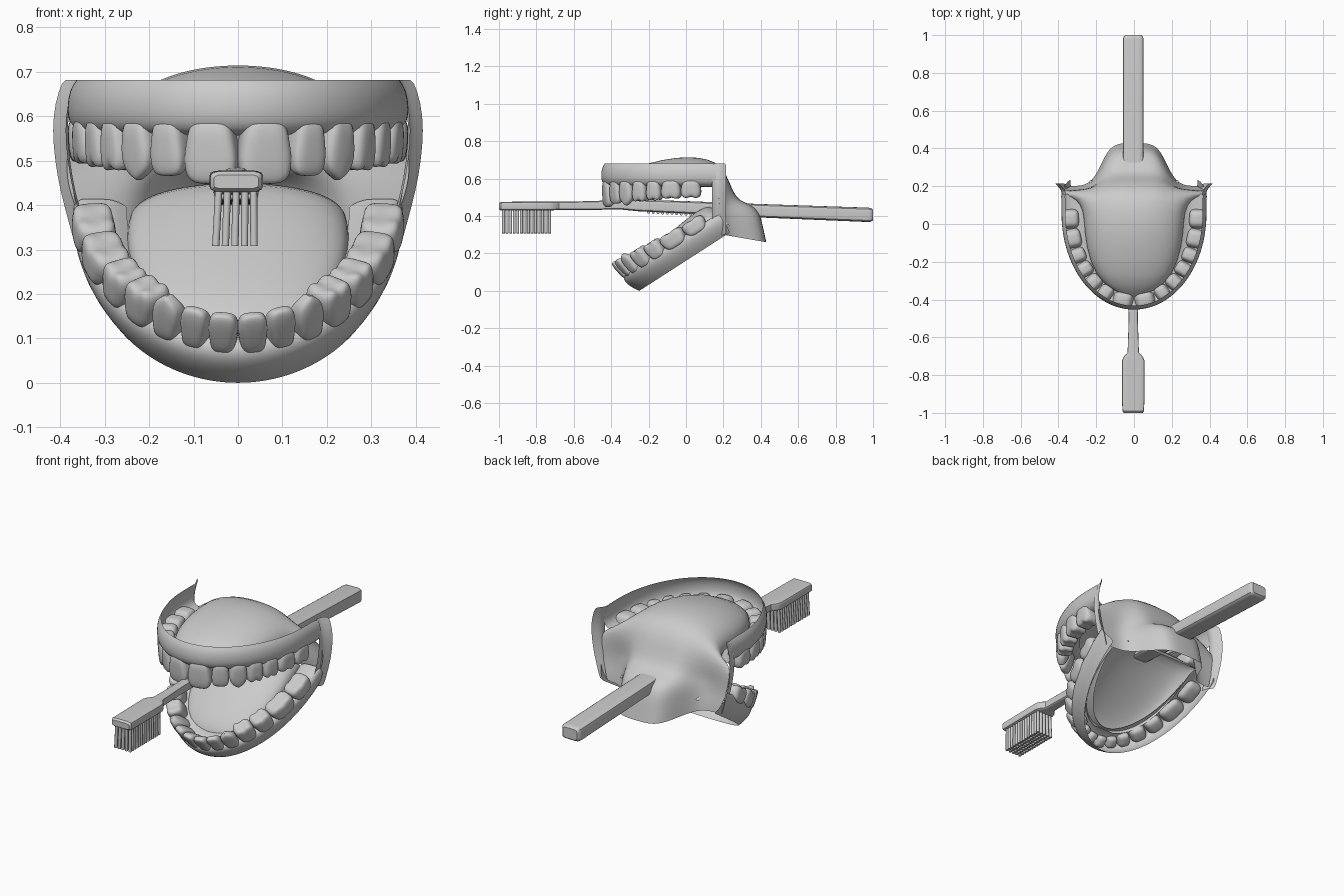
import bpy, bmesh
from math import sin, cos, pi, radians, hypot, exp
from mathutils import Vector, Matrix

if "Cube" in bpy.data.objects:
    bpy.data.objects.remove(bpy.data.objects["Cube"])


def finish(name, bm, subsurf=0, angle=50):
    bmesh.ops.recalc_face_normals(bm, faces=bm.faces)
    me = bpy.data.meshes.new(name)
    bm.to_mesh(me)
    bm.free()
    ob = bpy.data.objects.new(name, me)
    bpy.context.collection.objects.link(ob)
    bpy.ops.object.select_all(action='DESELECT')
    ob.select_set(True)
    bpy.context.view_layer.objects.active = ob
    bpy.ops.object.shade_smooth_by_angle(angle=radians(angle))
    if subsurf:
        m = ob.modifiers.new("smooth", 'SUBSURF')
        m.levels = m.render_levels = subsurf
    return ob


def loft(name, rows, closed=False, subsurf=0, angle=50):
    bm = bmesh.new()
    vs = [[bm.verts.new(p) for p in r] for r in rows]
    n = len(rows[0])
    for a, b in zip(vs, vs[1:]):
        for i in range(n if closed else n - 1):
            j = (i + 1) % n
            bm.faces.new((a[i], a[j], b[j], b[i]))
    if closed:
        bm.faces.new(vs[0])
        bm.faces.new(vs[-1])
    return finish(name, bm, subsurf, angle)


# jaw frames: the upper jaw is level, the lower jaw hangs open
TILT = radians(32.8)


def upper(x, y, h):
    return Vector((x, y, h))


def lower(x, s, h):
    return Vector((x, -0.25 + s * cos(TILT) - h * sin(TILT), s * sin(TILT) + h * cos(TILT)))


def half_arch(a, b, c, ext, n=60):
    """Half of a dental arch, from the front midline to the back: (x, y, nx, ny)."""
    out = []
    for i in range(n + 1):
        t = i / n * pi / 2
        nx, ny = sin(t) / a, -cos(t) / b
        k = hypot(nx, ny)
        out.append((a * sin(t), c - b * cos(t), nx / k, ny / k))
    for i in range(1, 5):
        out.append((a, c + ext * i / 4, 1, 0))
    return out


def gum(name, arch, frame, section):
    half = arch[::2]
    full = [(-x, y, -nx, ny) for x, y, nx, ny in half[:0:-1]] + half
    loft(name, [[frame(x - nx * d, y - ny * d, h) for d, h in section]
                for x, y, nx, ny in full], subsurf=1, angle=180)


def add_tooth(bm, kind, place):
    """One crown: place(u across, v outward, w 0 neck .. 1 tip)."""
    t = bmesh.new()
    bmesh.ops.create_cube(t, size=2)
    bmesh.ops.subdivide_edges(t, edges=t.edges, cuts=9, use_grid_fill=True)
    new = {}
    for v in t.verts:
        p = v.co
        k = sum(abs(c) ** 3.6 for c in p) ** (1 / 3.6)
        x, y, z = p / k
        w = (z + 1) / 2
        x *= 0.84 + 0.2 * min(1, w * 1.7)
        if kind == 'molar':
            if z > 0.4:
                w += 0.09 * (x * x + y * y - 1) - 0.04 * cos(pi * 2 * x) * abs(y)
            y *= 1 - 0.12 * w
        else:
            f = 1 - 0.55 * max(w, 0) ** 1.5
            y = y * f + (1 - f) * 0.65
            if kind == 'canine':
                w -= 0.16 * abs(x) * w
        new[v] = bm.verts.new(place(x, y, w))
    for f in t.faces:
        bm.faces.new([new[v] for v in f.verts])
    t.free()


def teeth(name, arch, frame, d, base, lean, specs):
    line = [(x - nx * d, y - ny * d, nx, ny) for x, y, nx, ny in arch]
    bm = bmesh.new()
    start = 0
    for width, depth, tip, kind in specs:
        goal, run = start + width / 2, 0
        for p, q in zip(line, line[1:]):
            step = hypot(q[0] - p[0], q[1] - p[1])
            if run + step >= goal:
                break
            run += step
        k = (goal - run) / step
        x, y, nx, ny = (a + (b - a) * k for a, b in zip(p, q))
        start += width
        for side in (1, -1):
            def place(u, v, w):
                out = v * depth / 2
                return frame(side * (x - ny * u * width / 2 + nx * out),
                             y + nx * u * width / 2 + ny * out + min(ny, 0) * lean * w,
                             base + (tip - base) * w)
            add_tooth(bm, kind, place)
    finish(name, bm, 0, 60)


# upper gum and teeth
up = half_arch(0.385, 0.505, 0.05, 0.11)
gum("upper_gum", up, upper, [(0.022, 0.682), (0.006, 0.66), (0.0, 0.62), (0.004, 0.585),
                             (0.022, 0.562), (0.05, 0.557), (0.09, 0.555), (0.125, 0.575)])
teeth("upper_teeth", up, upper, 0.047, 0.60, 0, [
    (0.116, 0.09, 0.448, 'incisor'), (0.083, 0.085, 0.466, 'incisor'),
    (0.085, 0.09, 0.456, 'canine'), (0.082, 0.09, 0.472, 'molar'),
    (0.082, 0.09, 0.48, 'molar'), (0.105, 0.095, 0.488, 'molar'), (0.105, 0.095, 0.492, 'molar')])

# lower gum and teeth
low = half_arch(0.375, 0.59, 0.55, 0.03)
gum("lower_gum", low, lower, [(0.04, 0.0), (0.02, 0.03), (0.004, 0.07), (0.003, 0.1),
                              (0.02, 0.122), (0.05, 0.117), (0.09, 0.12), (0.125, 0.1)])
teeth("lower_teeth", low, lower, 0.044, 0.085, 0.026, [
    (0.063, 0.075, 0.205, 'incisor'), (0.063, 0.075, 0.205, 'incisor'),
    (0.072, 0.085, 0.214, 'canine'), (0.092, 0.09, 0.202, 'molar'),
    (0.097, 0.092, 0.193, 'molar'), (0.137, 0.1, 0.182, 'molar'), (0.127, 0.1, 0.174, 'molar')])

# palate running back into the throat wall:
# (centre y, centre z, edge x, edge y, edge z, 0 arched .. 1 throat bump)
stations = [(-0.385, 0.57, 0.05, -0.375, 0.565, 0), (-0.33, 0.64, 0.165, -0.325, 0.565, 0),
            (-0.2, 0.685, 0.235, -0.2, 0.565, 0), (-0.05, 0.716, 0.262, -0.05, 0.565, 0),
            (0.07, 0.715, 0.265, 0.07, 0.565, 0), (0.16, 0.692, 0.30, 0.13, 0.565, 0.1),
            (0.215, 0.63, 0.37, 0.16, 0.56, 0.4), (0.25, 0.53, 0.387, 0.175, 0.51, 0.8),
            (0.285, 0.48, 0.385, 0.178, 0.46, 1), (0.35, 0.462, 0.375, 0.18, 0.42, 1),
            (0.395, 0.42, 0.36, 0.185, 0.38, 1), (0.41, 0.35, 0.345, 0.195, 0.34, 1),
            (0.43, 0.26, 0.335, 0.2, 0.30, 1)]
rows = []
for yc, zc, xe, ye, ze, m in stations:
    row = []
    for i in range(-18, 19):
        t = i / 18
        x = xe * (sin(t * pi / 2) * (1 - m) + t * m)
        fa = max(0, cos(t * pi / 2)) ** 0.85
        fb = 1 / (1 + exp((abs(x) - 0.175) / 0.027))
        f = fa + (fb - fa) * m
        row.append((x, ye + (yc - ye) * f, ze + (zc - ze) * f))
    rows.append(row)
loft("palate_and_throat", rows, subsurf=1, angle=180)

# cheek flaps joining the jaws
for side, name in ((1, "cheek_right"), (-1, "cheek_left")):
    rows = []
    for z, xo in ((0.30, 0.365), (0.36, 0.38), (0.43, 0.40), (0.50, 0.412),
                  (0.57, 0.418), (0.63, 0.412), (0.682, 0.395)):
        rows.append([(side * (xo - dx), y, z) for dx, y in
                     ((0.028, 0.14), (0.035, 0.16), (0.03, 0.18), (0.012, 0.2), (0, 0.215))])
    loft(name, rows, subsurf=1, angle=180)

# uvula
bm = bmesh.new()
bmesh.ops.create_uvsphere(bm, u_segments=20, v_segments=12, radius=1,
                          matrix=Matrix.Translation((0, 0.32, 0.415)) @ Matrix.Diagonal((0.033, 0.033, 0.055, 1)))
finish("uvula", bm)

# tongue: (distance along jaw, half width, centre height, edge height)
rows = []
for s, w, hc, he in ((0.07, 0.06, 0.105, 0.1), (0.1, 0.14, 0.13, 0.1), (0.2, 0.21, 0.155, 0.1),
                     (0.33, 0.245, 0.175, 0.1), (0.45, 0.252, 0.19, 0.1), (0.54, 0.245, 0.192, 0.09),
                     (0.585, 0.235, 0.16, 0.06), (0.595, 0.235, 0.05, 0.03)):
    rows.append([lower(w * sin(i / 10 * pi / 2), s, he + (hc - he) * max(0, cos(i / 10 * pi / 2)) ** 0.8)
                 for i in range(-10, 11)])
loft("tongue", rows, subsurf=1, angle=180)

# toothbrush body: (y, half width, top, bottom)
rows = []
for y, w, zt, zb in ((-1.0, 0.05, 0.468, 0.437), (-0.99, 0.058, 0.476, 0.43), (-0.725, 0.06, 0.478, 0.43),
                     (-0.705, 0.052, 0.478, 0.431), (-0.68, 0.03, 0.477, 0.432), (-0.5, 0.024, 0.48, 0.433),
                     (-0.35, 0.028, 0.487, 0.435), (-0.25, 0.045, 0.487, 0.425), (0.0, 0.05, 0.48, 0.413),
                     (0.38, 0.054, 0.465, 0.393), (0.975, 0.055, 0.445, 0.368), (0.99, 0.052, 0.443, 0.37),
                     (1.0, 0.042, 0.435, 0.378)):
    row = []
    for i in range(32):
        a = (i + 0.5) / 32 * 2 * pi
        k = (abs(cos(a)) ** 6 + abs(sin(a)) ** 6) ** (-1 / 6)
        row.append((-0.004 + w * k * cos(a), y, (zt + zb) / 2 + (zt - zb) / 2 * k * sin(a)))
    rows.append(row)
loft("toothbrush_handle", rows, closed=True, angle=35)


def rods(name, items, r):
    bm = bmesh.new()
    for a, b in items:
        a, b = Vector(a), Vector(b)
        rot = (b - a).to_track_quat('Z', 'Y').to_matrix().to_4x4()
        bmesh.ops.create_cone(bm, cap_ends=True, segments=10, radius1=r, radius2=r,
                              depth=(b - a).length, matrix=Matrix.Translation((a + b) / 2) @ rot)
    finish(name, bm)


# bristle tufts and thumb-grip ridges
rods("bristles", [((-0.004 + 0.0195 * (i - 2), y, 0.44), (-0.007 + 0.0215 * (i - 2), y, 0.308))
                  for i in range(5) for y in [-0.975 + 0.0189 * j for j in range(14)]], 0.0082)
rods("grip_ridges", [((-0.04, y, 0.42 - 0.05 * (y + 0.2)), (0.032, y, 0.42 - 0.05 * (y + 0.2)))
                     for y in [-0.2 + 0.025 * j for j in range(10)]], 0.008)
